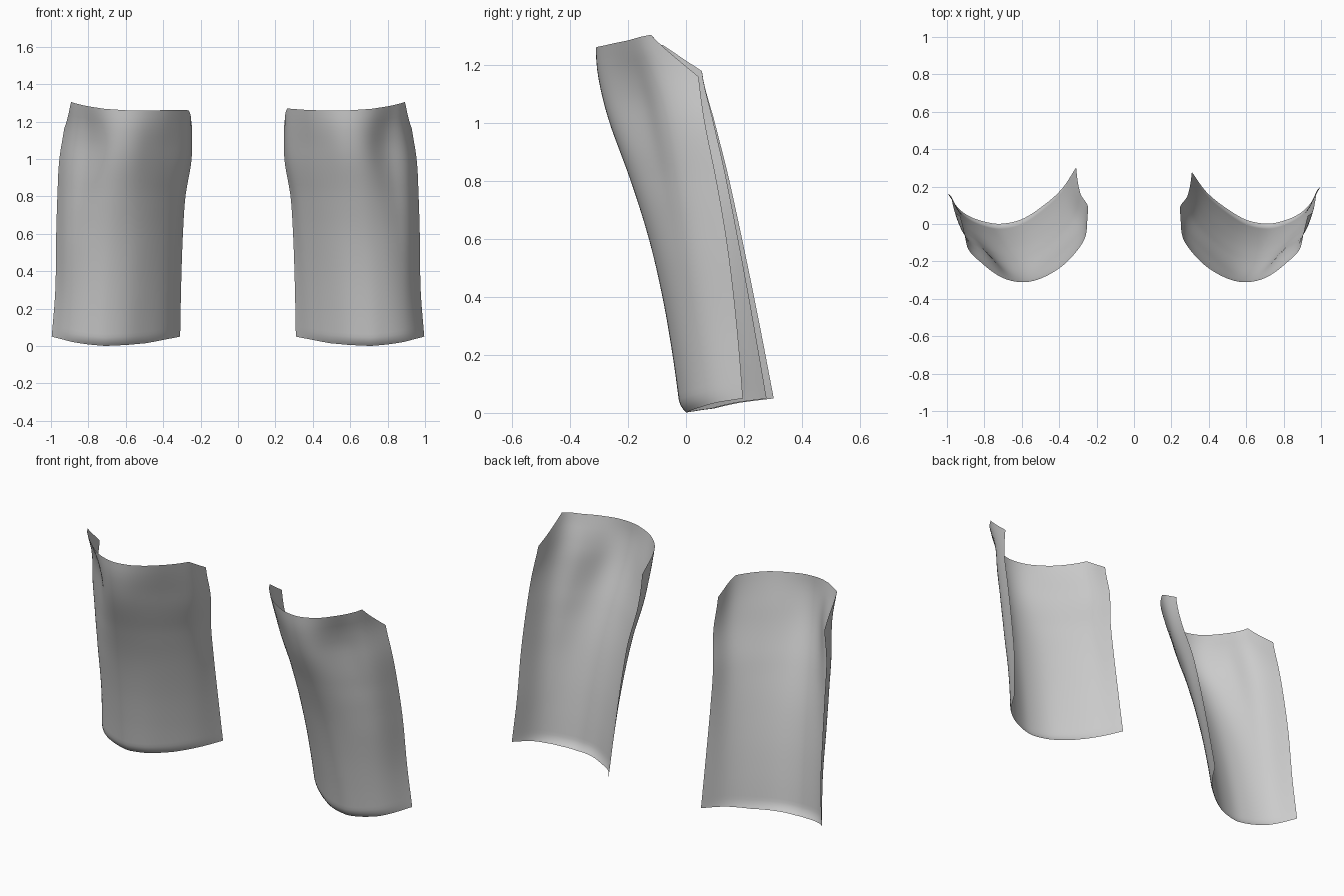
import bpy, math

if "Cube" in bpy.data.objects:
    bpy.data.objects.remove(bpy.data.objects["Cube"])

# One neutral grey for both guards
grey = bpy.data.materials.new("neutral grey")
grey.diffuse_color = (0.6, 0.6, 0.6, 1)
grey.use_nodes = True
grey.node_tree.nodes["Principled BSDF"].inputs["Base Color"].default_value = grey.diffuse_color

# Horizontal sections, outer edge -> front -> inner edge (x, y)
BOTTOM = [(1.0, .20), (.94, .10), (.88, .04), (.80, .00), (.71, -.018),
          (.60, .005), (.49, .075), (.39, .165), (.31, .28)]
TOP = [(.925, .04), (.893, -.12), (.824, -.204), (.72, -.282), (.60, -.31),
       (.48, -.285), (.36, -.21), (.262, -.08), (.247, .055)]
# Height of the lower and upper rims along the same sections
LOW = [.05, .035, .02, .008, .0, .005, .015, .035, .05]
HIGH = [1.16, 1.305, 1.285, 1.268, 1.26, 1.258, 1.262, 1.27, 1.18]
# Forward lean of the front and of the inner edge against height
LEAN = [(0, 0), (.2, .095), (.4, .215), (.6, .375), (.8, .59), (1.0, .84), (1.12, .95), (1.22, 1), (1.4, 1)]
EDGE = [(0, -.03), (.4, .28), (.8, .62), (1.0, .82), (1.18, 1), (1.4, 1)]
# Sideways swelling of the outer and inner sides against height
SWELL = [(0, 0), (.3, -.012), (.6, 0), (.8, .01), (1.0, .018), (1.2, 0), (1.4, 0)]
PINCH = [(0, 0), (.3, .004), (.6, .008), (.8, .008), (1.0, -.009), (1.2, 0), (1.4, 0)]
# Flattening of the flanks below the flared top rim
FLAT = [(0, 0), (.5, 0), (.7, .012), (.85, .03), (1.05, .055), (1.17, .04), (1.3, 0), (1.4, 0)]


def spline(p0, p1, p2, p3, t):
    return .5 * (2 * p1 + (p2 - p0) * t + (2 * p0 - 5 * p1 + 4 * p2 - p3) * t * t
                 + (3 * p1 - p0 - 3 * p2 + p3) * t ** 3)


def sample(vals, u):
    """Smooth curve through evenly spaced values."""
    i = min(int(u), len(vals) - 2)
    a = vals[i - 1] if i else 2 * vals[0] - vals[1]
    d = vals[i + 2] if i + 2 < len(vals) else 2 * vals[-1] - vals[-2]
    return spline(a, vals[i], vals[i + 1], d, u - i)


def straight(vals, u):
    i = min(int(u), len(vals) - 2)
    return vals[i] + (vals[i + 1] - vals[i]) * (u - i)


def ramp(table, z):
    """Smooth-slope interpolation of (height, value) pairs."""
    for k in range(len(table) - 1):
        (z0, a), (z1, b) = table[k], table[k + 1]
        if z <= z1:
            def slope(j):
                lo, hi = table[max(j - 1, 0)], table[min(j + 1, len(table) - 1)]
                return (hi[1] - lo[1]) / (hi[0] - lo[0])
            h, t = z1 - z0, (z - z0) / (z1 - z0)
            return (a * (1 + 2 * t) * (1 - t) ** 2 + slope(k) * h * t * (1 - t) ** 2
                    + b * t * t * (3 - 2 * t) + slope(k + 1) * h * t * t * (t - 1))
    return table[-1][1]


def guard(name, side, outer_dy, inner_dy, high):
    """Curved leg guard shell, open at the back."""
    cols, rows, n = 48, 44, 8
    verts, faces = [], []
    for r in range(rows + 1):
        v = r / rows
        for c in range(cols + 1):
            u = c / cols * n
            lo, hi = straight(LOW, u), straight(high, u)
            z = lo + (hi - lo) * v ** 1.25
            s = u / n
            f = ramp(LEAN, z)
            inner = max(0, 2 * s - 1)
            fy = f + (ramp(EDGE, z) - f) * inner ** 4
            bx, by = (sample([p[k] for p in BOTTOM], u) for k in (0, 1))
            tx, ty = (sample([p[k] for p in TOP], u) for k in (0, 1))
            by += outer_dy * (1 - s) ** 4 + inner_dy * s ** 4
            x, y = bx + (tx - bx) * f, by + (ty - by) * fy
            x += ramp(SWELL, z) * max(0, 1 - 2 * s) + ramp(PINCH, z) * inner ** 2
            # flanks pulled in, most at a quarter of the way round
            flank = ramp(FLAT, z) * math.sin(2 * math.pi * s) ** 2
            x -= .8 * flank if s < .5 else -.45 * flank
            y += (.56 if s < .5 else .35) * flank
            # lower rim curls inwards
            curl = .02 * max(0, 1 - (z - lo) / .045) ** 2 * math.sin(math.pi * s)
            verts.append((side * x, y + curl, z))
    w = cols + 1
    for r in range(rows):
        for c in range(cols):
            q = [r * w + c, (r + 1) * w + c, (r + 1) * w + c + 1, r * w + c + 1]
            faces.append(q if side > 0 else q[::-1])
    me = bpy.data.meshes.new(name)
    me.from_pydata(verts, [], faces)
    me.flip_normals()
    me.materials.append(grey)
    me.shade_smooth()
    ob = bpy.data.objects.new(name, me)
    bpy.context.collection.objects.link(ob)


guard("right_leg_guard", 1, 0, 0, HIGH)
# the other guard has a rounder inner top corner
guard("left_leg_guard", -1, -.035, .025, HIGH[:7] + [1.26, 1.18])
